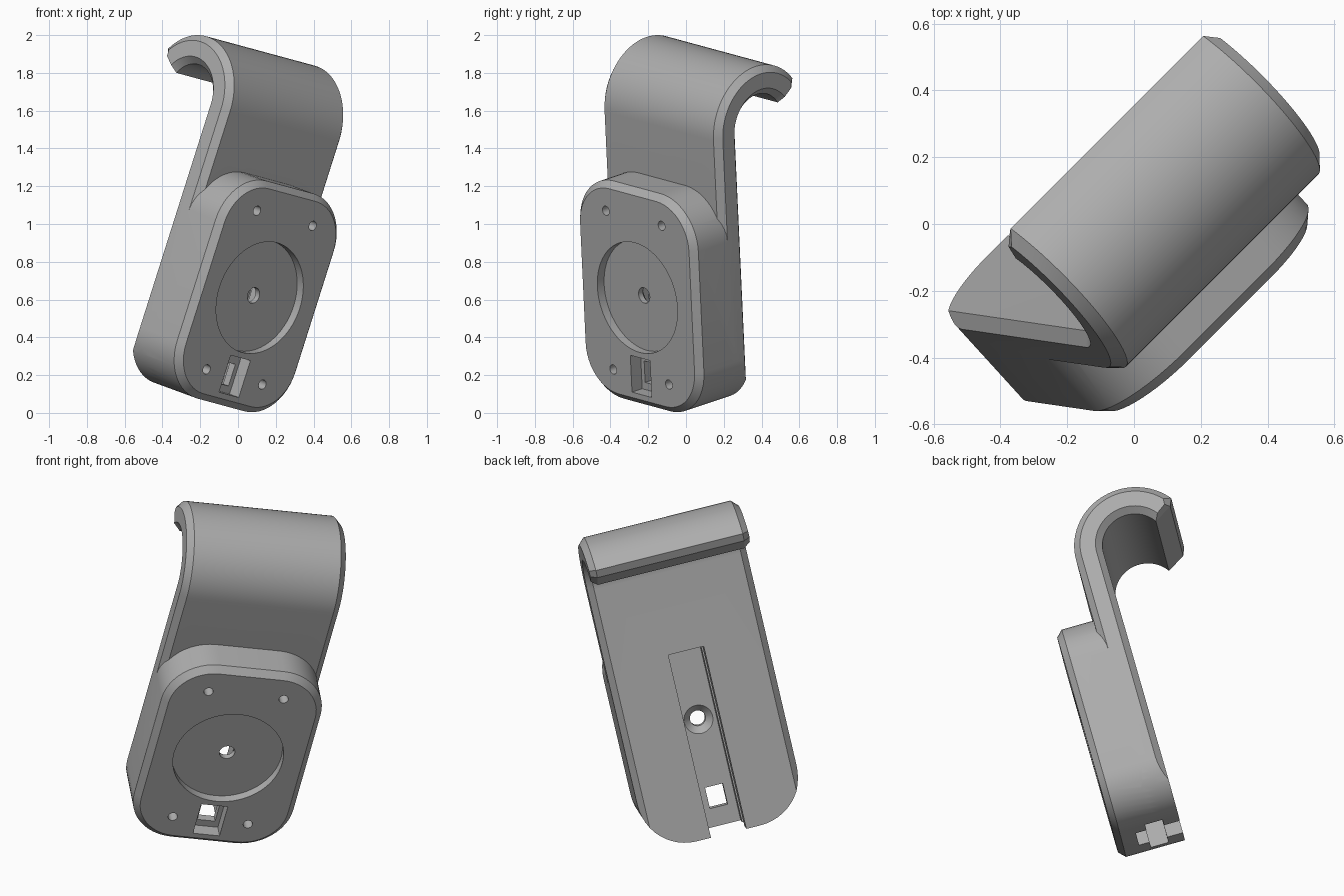
import bpy, bmesh
from math import sin, cos, pi, radians
from mathutils import Matrix, Vector

if "Cube" in bpy.data.objects:
    bpy.data.objects.remove(bpy.data.objects["Cube"])

# Local frame: x across the width, y up the plate, z out of the front face
HALF_W, HALF_H, CORNER, CHAMFER = 0.45, 0.605, 0.27, 0.035
BACK, PLATE = -0.37, 0.155
R_OUT = 0.33
R_IN = R_OUT - PLATE
ARC_Y, ARC_Z = 0.90, BACK + PLATE - R_OUT

across = Vector((0.694, 0.694, -0.188)).normalized()
along = Vector((0.3006, -0.0454, 0.9527))
outward = across.cross(along).normalized()
along = outward.cross(across)
frame = Matrix((across, along, outward)).transposed().to_4x4()
frame.translation = (0.115, -0.2575, 0.61)

grey = bpy.data.materials.new("plain grey")
grey.use_nodes = True
grey.diffuse_color = (0.42, 0.42, 0.42, 1)
grey.node_tree.nodes["Principled BSDF"].inputs["Base Color"].default_value = (0.42, 0.42, 0.42, 1)


def loft(name, rings):
    """Skin a list of equal-length rings and cap both ends."""
    bm = bmesh.new()
    loops = [[bm.verts.new(p) for p in ring] for ring in rings]
    for a, b in zip(loops, loops[1:]):
        for i in range(len(a)):
            j = (i + 1) % len(a)
            bm.faces.new((a[i], a[j], b[j], b[i]))
    bm.faces.new(loops[0])
    bm.faces.new(loops[-1])
    bmesh.ops.recalc_face_normals(bm, faces=bm.faces)
    mesh = bpy.data.meshes.new(name)
    bm.to_mesh(mesh)
    bm.free()
    mesh.materials.append(grey)
    obj = bpy.data.objects.new(name, mesh)
    bpy.context.collection.objects.link(obj)
    obj.matrix_world = frame
    return obj


def box(name, x, y0, y1, z0, z1):
    return loft(name, [[(-x, y0, z), (x, y0, z), (x, y1, z), (-x, y1, z)] for z in (z0, z1)])


def round_plug(name, x, y, stops, sides=32):
    """Turned shape along z from (radius, z) stops."""
    turn = [2 * pi * i / sides for i in range(sides)]
    return loft(name, [[(x + r * cos(t), y + r * sin(t), z) for t in turn] for r, z in stops])


def rounded(inset, z, top=HALF_H):
    """Rounded rectangle outline."""
    r = CORNER - inset
    x = HALF_W - CORNER
    centres = [(x, top - CORNER), (-x, top - CORNER), (-x, CORNER - HALF_H), (x, CORNER - HALF_H)]
    ring = []
    for k, (cx, cy) in enumerate(centres):
        for i in range(13):
            t = pi / 2 * (k + i / 12)
            ring.append((cx + r * cos(t), cy + r * sin(t), z))
    return ring


def hook_outline(x, inset):
    """Side outline of the plate with its hooked top."""
    def at(radius, degrees):
        t = radians(degrees)
        return (x, ARC_Y + radius * sin(t), ARC_Z + radius * cos(t))
    outer, inner = R_OUT - inset, R_IN + inset
    shift = inset * 130
    low = -HALF_H - 0.1
    ring = [(x, low, ARC_Z + outer)]
    ring += [at(outer, (143 - shift) * i / 32) for i in range(33)]
    end = 148 - shift
    ring.append(at(0.29 - inset * 0.5, end))
    ring += [at(inner, end * (1 - i / 32)) for i in range(33)]
    ring.append((x, low, ARC_Z + inner))
    return ring


def combine(target, tool, operation):
    mod = target.modifiers.new("cut", "BOOLEAN")
    mod.operation, mod.solver, mod.object = operation, "EXACT", tool
    bpy.context.view_layer.update()
    with bpy.context.temp_override(object=target, active_object=target):
        bpy.ops.object.modifier_apply(modifier=mod.name)
    bpy.data.objects.remove(tool)


# Hooked plate with chamfered sides and a rounded lower end
inner_w = HALF_W - CHAMFER
body = loft("hooked_mount", [hook_outline(-HALF_W, CHAMFER), hook_outline(-inner_w, 0),
                             hook_outline(inner_w, 0), hook_outline(HALF_W, CHAMFER)])
trim = loft("lower_trim", [rounded(0, -2, 3), rounded(0, 1, 3)])
for v in trim.data.vertices:  # keep the trim clear of the plate sides above the corners
    if v.co.y > 0:
        v.co.x *= 1.2
combine(body, trim, "INTERSECT")

# Front block
block = loft("front_block", [rounded(0, -0.3), rounded(0, -CHAMFER), rounded(CHAMFER, 0)])
combine(body, block, "UNION")

# Round dish, centre hole with countersink, screw holes
cutters = [
    round_plug("dish", 0, 0, [(0.305, -0.05), (0.305, 0.1)], 64),
    round_plug("centre_hole", 0, 0, [(0.043, -0.2), (0.043, 0.05)]),
    round_plug("countersink", 0, 0, [(0.08, -0.14), (0.08, -0.12), (0.04, -0.08)]),
]
for sx in (-1, 1):
    for sy in (-1, 1):
        cutters.append(round_plug("screw_hole", sx * 0.2124, sy * 0.441, [(0.026, -0.1), (0.026, 0.1)], 20))

# Front pocket with window, and the slot up the back
cutters += [
    box("pocket", 0.075, -0.54, -0.335, -0.075, 0.1),
    box("window", 0.05, -0.50, -0.38, -0.2, 0),
    box("back_slot", 0.1, -1, 0.445, BACK - 0.1, BACK + 0.25),
    box("slot_undercut", 0.19, -1, 0.445, BACK + 0.09, BACK + 0.19),
]
for tool in cutters:
    combine(body, tool, "DIFFERENCE")

# Smooth curves, sharp edges
bpy.ops.object.select_all(action="DESELECT")
body.select_set(True)
bpy.context.view_layer.objects.active = body
bpy.ops.object.shade_smooth_by_angle(angle=radians(25))
